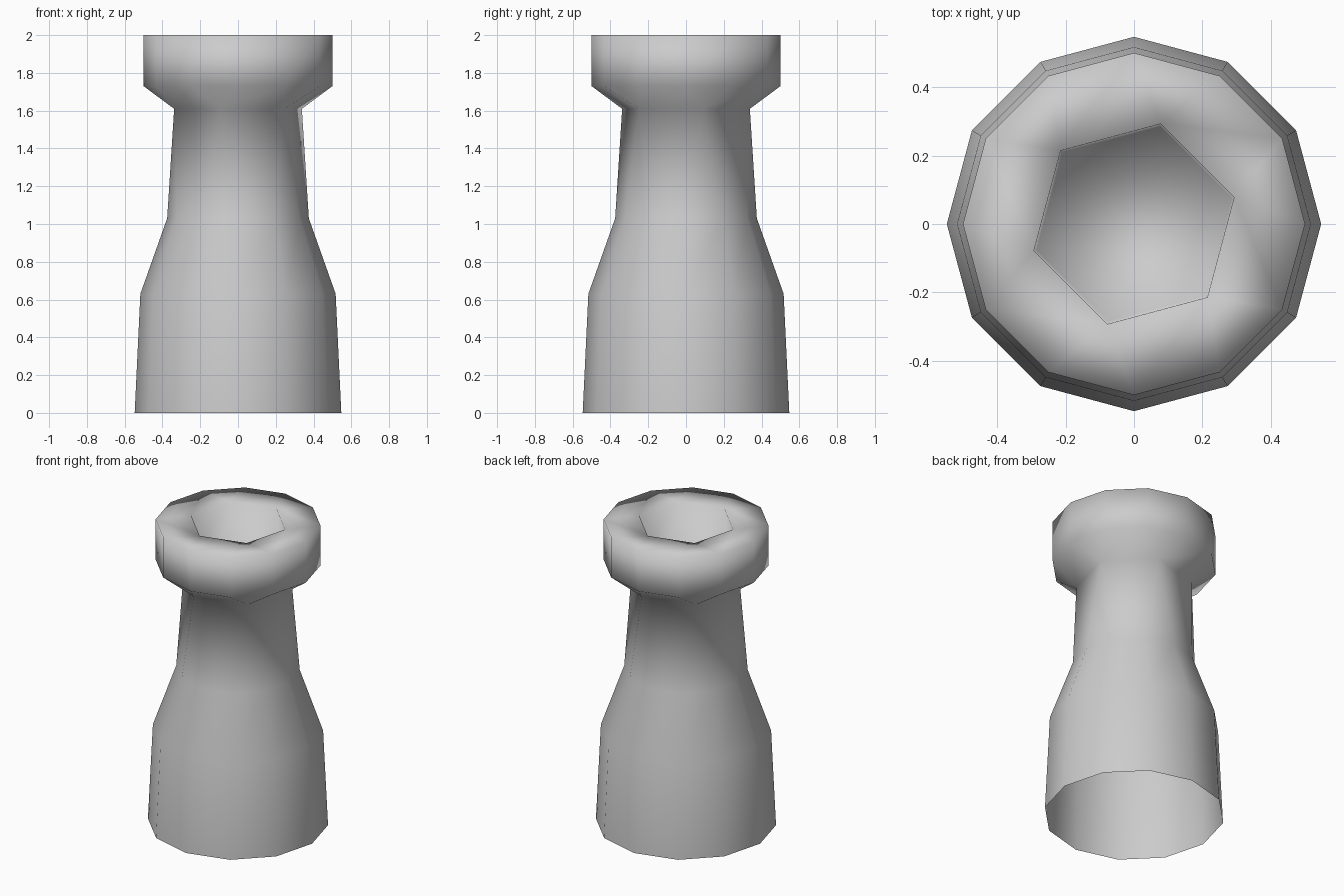
import bpy
import bmesh
from math import cos, sin, radians, tau

cube = bpy.data.objects.get("Cube")
if cube:
    bpy.data.objects.remove(cube, do_unlink=True)

grey = bpy.data.materials.new("plain grey")
grey.use_nodes = True
colour = (0.6, 0.6, 0.6, 1.0)
grey.diffuse_color = colour
grey.node_tree.nodes["Principled BSDF"].inputs["Base Color"].default_value = colour

bm = bmesh.new()


def ring(radius, z, sides=12):
    """Twelve-sided rings start on +x; six-sided ones sit between their corners."""
    start = radians(15) if sides == 6 else 0
    return [bm.verts.new((radius * cos(start + tau * i / sides),
                          radius * sin(start + tau * i / sides), z))
            for i in range(sides)]


def bridge(a, b):
    """Join two rings; a hexagon corner takes a triangle, its edge a quad."""
    if len(a) == len(b):
        for i in range(len(a)):
            j = (i + 1) % len(a)
            bm.faces.new((a[i], a[j], b[j], b[i]))
        return
    wide, hexa = (a, b) if len(a) > len(b) else (b, a)
    for k in range(6):
        p, q, r = wide[2 * k], wide[2 * k + 1], wide[(2 * k + 2) % 12]
        h, n = hexa[k], hexa[(k + 1) % 6]
        for face in ((p, q, h), (q, r, n, h)):
            bm.faces.new(face if wide is a else face[::-1])


# Profile from the open foot, up the neck, over the rim and into the socket
rings = [
    ring(0.547, 0),          # open foot
    ring(0.517, 0.63),       # shoulder
    ring(0.375, 1.03),       # waist
    ring(0.35, 1.61, 6),     # hexagonal neck
    ring(0.5, 1.73),         # underside of the head
    ring(0.5, 2),            # top rim
    ring(0.303, 2, 6),       # socket mouth
    ring(0.295, 1.7, 6),     # socket floor
]
for lower, upper in zip(rings, rings[1:]):
    bridge(lower, upper)
bm.faces.new(rings[-1])

for face in bm.faces:
    face.smooth = True

mesh = bpy.data.meshes.new("socketed_pillar")
bm.to_mesh(mesh)
bm.free()
mesh.materials.append(grey)
pillar = bpy.data.objects.new("socketed_pillar", mesh)
bpy.context.collection.objects.link(pillar)
